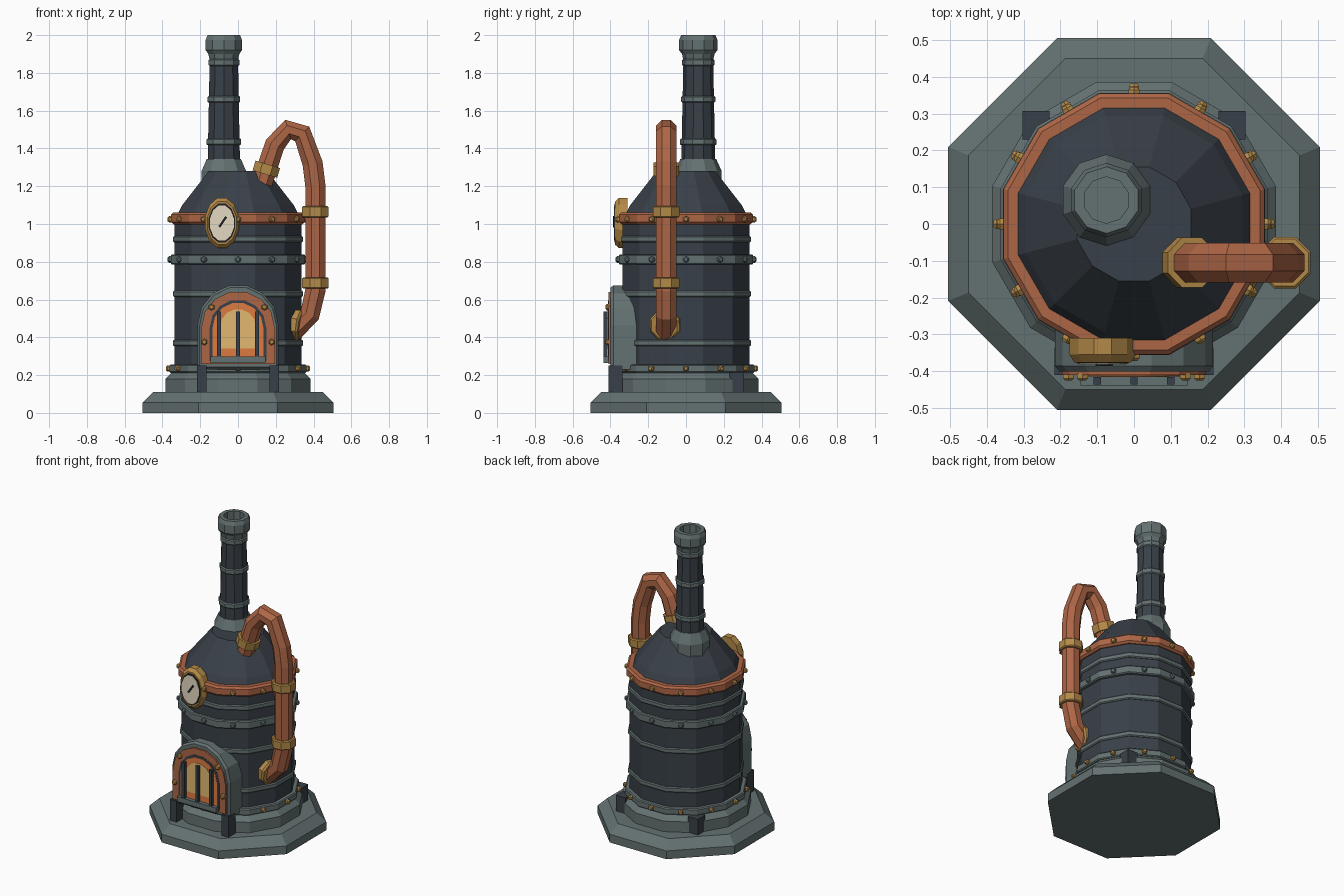
import bpy, bmesh
from math import pi, cos, sin
from mathutils import Vector, Matrix

cube = bpy.data.objects.get("Cube")
if cube:
    bpy.data.objects.remove(cube, do_unlink=True)


def material(name, r, g, b):
    def linear(v):
        v /= 255
        return v / 12.92 if v < 0.04 else ((v + 0.055) / 1.055) ** 2.4
    colour = (linear(r), linear(g), linear(b), 1)
    m = bpy.data.materials.new(name)
    m.use_nodes = True
    m.diffuse_color = colour
    m.node_tree.nodes["Principled BSDF"].inputs["Base Color"].default_value = colour
    return m


IRON = material("dark iron", 57, 64, 72)
STEEL = material("grey steel", 100, 113, 113)
COPPER = material("copper", 174, 102, 70)
BRASS = material("brass", 180, 138, 72)
EMBER = material("ember orange", 222, 122, 64)
GLOW = material("pale flame", 226, 184, 112)
CREAM = material("cream dial", 228, 218, 194)
BLACK = material("needle black", 32, 32, 34)


def finish(name, bm, mat):
    bmesh.ops.recalc_face_normals(bm, faces=bm.faces)
    mesh = bpy.data.meshes.new(name)
    bm.to_mesh(mesh)
    bm.free()
    mesh.materials.append(mat)
    ob = bpy.data.objects.new(name, mesh)
    bpy.context.collection.objects.link(ob)
    return ob


def loft(name, rings, mat, closed=False, caps=True):
    """Skin a list of point rings."""
    bm = bmesh.new()
    loops = [[bm.verts.new(p) for p in ring] for ring in rings]
    pairs = list(zip(loops, loops[1:]))
    if closed:
        pairs.append((loops[-1], loops[0]))
    n = len(loops[0])
    for a, b in pairs:
        for i in range(n):
            j = (i + 1) % n
            bm.faces.new((a[i], a[j], b[j], b[i]))
    if caps and not closed:
        bm.faces.new(loops[0])
        bm.faces.new(loops[-1])
    return finish(name, bm, mat)


def lathe(name, profile, sides, mat, at=(0, 0, 0), axis=(0, 0, 1), stretch=1, **kw):
    """Turn (flat-to-centre radius, height) pairs into a faceted solid."""
    turn = Matrix.Translation(at)
    if tuple(axis) != (0, 0, 1):
        turn = turn @ Vector(axis).to_track_quat('Z', 'Y').to_matrix().to_4x4()
    angles = [(i + 0.5) * 2 * pi / sides for i in range(sides)]
    rings = []
    for r, z in profile:
        r /= cos(pi / sides)
        rings.append([turn @ Vector((r * cos(a), r * sin(a) * stretch, z)) for a in angles])
    return loft(name, rings, mat, **kw)


def box(name, lo, hi, mat):
    rings = [[(lo[0], lo[1], z), (hi[0], lo[1], z), (hi[0], hi[1], z), (lo[0], hi[1], z)]
             for z in (lo[2], hi[2])]
    return loft(name, rings, mat)


def band(name, r, z0, z1, mat, sides=12, at=(0, 0, 0), bevel=0.006):
    return lathe(name, [(r - bevel, z0), (r, z0 + bevel), (r, z1 - bevel), (r - bevel, z1)],
                 sides, mat, at)


def bolt_circle(name, r, z, size, mat):
    for k in range(12):
        d = Vector((cos(k * pi / 6), sin(k * pi / 6), 0))
        lathe(f"{name}_{k + 1}", [(size, -0.02), (size, 0.01), (size * 0.6, 0.018)], 6, mat,
              d * r + Vector((0, 0, z)), d)


def arch(name, half, bottom, spring, sections, mat):
    """Round-topped slab; sections are (y, inset)."""
    rings = []
    for y, inset in sections:
        h = half - inset
        ring = [(-h, y, bottom + inset), (h, y, bottom + inset)]
        ring += [(h * cos(k * pi / 7), y, spring + h * sin(k * pi / 7)) for k in range(8)]
        rings.append(ring)
    return loft(name, rings, mat)


# Base and plinth
lathe("base", [(0.505, 0), (0.505, 0.055), (0.45, 0.11)], 8, STEEL)
lathe("plinth", [(0.385, 0.1), (0.385, 0.18), (0.35, 0.215)], 12, STEEL)

# Boiler drum with its sloping shoulder
lathe("drum", [(0.335, 0.2), (0.335, 1.03)], 12, IRON)
lathe("shoulder", [(0.325, 1.0), (0.318, 1.055), (0.295, 1.1), (0.155, 1.28)], 12, IRON)

# Hoops and rivets
band("foot_hoop", 0.362, 0.212, 0.257, STEEL)
bolt_circle("foot_bolt", 0.364, 0.235, 0.014, BRASS)
for z in (0.37, 0.63, 0.92):
    band("thin_hoop", 0.344, z - 0.017, z + 0.017, STEEL)
band("flange", 0.356, 0.785, 0.838, STEEL)
bolt_circle("flange_bolt", 0.354, 0.812, 0.015, STEEL)
band("copper_hoop", 0.354, 0.998, 1.062, COPPER, bevel=0.012)
bolt_circle("hoop_bolt", 0.354, 1.025, 0.015, BRASS)

# Chimney
STACK = (-0.075, 0.065, 0)
lathe("chimney_collar", [(0.118, 1.12), (0.118, 1.28), (0.09, 1.345)], 10, STEEL, STACK)
lathe("chimney", [(0.086, 1.3), (0.074, 1.92)], 10, IRON, STACK, caps=False)
for r, z in ((0.092, 1.435), (0.086, 1.66), (0.082, 1.855)):
    band("chimney_hoop", r, z - 0.018, z + 0.018, STEEL, 10, STACK)
lathe("chimney_cap", [(0.082, 1.9), (0.096, 1.92), (0.096, 1.975), (0.086, 2.0),
                      (0.06, 2.0), (0.06, 1.8)], 10, STEEL, STACK, closed=True)
lathe("chimney_ember", [(0.064, 1.79), (0.064, 1.81)], 10, EMBER, STACK)

# Firebox with framed door
arch("firebox", 0.215, 0.23, 0.465, [(-0.25, 0), (-0.385, 0), (-0.4, 0.012)], STEEL)
arch("door_frame", 0.195, 0.26, 0.45, [(-0.39, 0), (-0.41, 0)], COPPER)
arch("door_lining", 0.15, 0.275, 0.45, [(-0.405, 0), (-0.412, 0)], IRON)
arch("fire", 0.135, 0.29, 0.45, [(-0.407, 0), (-0.414, 0)], EMBER)
arch("flame", 0.095, 0.34, 0.455, [(-0.41, 0), (-0.416, 0)], GLOW)
box("door_sill", (-0.145, -0.438, 0.265), (0.145, -0.405, 0.298), STEEL)
for x in (-0.1, 0, 0.1):
    box("grate_bar", (x - 0.01, -0.436, 0.28), (x + 0.01, -0.416, 0.537), IRON)
for side in (-1, 1):
    for x, z in ((0.178, 0.375), (0.14, 0.56)):
        lathe("door_bolt", [(0.015, 0), (0.015, 0.014), (0.009, 0.02)], 6, BRASS,
              (side * x, -0.405, z), (0, -1, 0))

# Feet
for side in (-1, 1):
    for name, x0, x1, y0, y1, top in (("front_foot", 0.166, 0.216, -0.41, -0.335, 0.25),
                                      ("rear_foot", 0.23, 0.303, 0.23, 0.307, 0.215)):
        xs = sorted((side * x0, side * x1))
        box(name, (xs[0], y0, 0.1), (xs[1], y1, top), IRON)

# Pressure gauge
DIAL = Vector((-0.085, -0.31, 1.005))
for name, profile, mat in (("gauge_body", [(0.09, 0), (0.09, 0.045), (0.077, 0.066)], BRASS),
                           ("gauge_rim", [(0.07, 0.06), (0.07, 0.069)], BLACK),
                           ("gauge_dial", [(0.063, 0.064), (0.063, 0.072)], CREAM)):
    lathe(name, profile, 12, mat, DIAL, (0, -1, 0), stretch=1.48)
needle = box("gauge_needle", (-0.006, -0.003, -0.025), (0.006, 0.003, 0.04), BLACK)
needle.matrix_world = (Matrix.Translation(DIAL + Vector((0, -0.073, 0)))
                       @ Matrix.Rotation(0.6, 4, 'Y'))

# Steam pipe, swept along a bent path
PATH = [(0.12, 1.19), (0.165, 1.33), (0.195, 1.42), (0.265, 1.5), (0.34, 1.477),
        (0.395, 1.32), (0.41, 1.2), (0.41, 0.65), (0.38, 0.52), (0.29, 0.43)]
Y = -0.105
path = [Vector((x, Y, z)) for x, z in PATH]
rings = []
for i, p in enumerate(path):
    before = (p - path[max(i - 1, 0)]).normalized()
    after = (path[min(i + 1, len(path) - 1)] - p).normalized()
    t = (before + after).normalized()
    out = Vector((0, 1, 0)).cross(t)
    angles = [(k + 0.5) * pi / 4 for k in range(8)]
    rings.append([p + 0.058 * (out * cos(a) + Vector((0, sin(a), 0))) for a in angles])
loft("steam_pipe", rings, COPPER)

# Pipe couplings
for z in (0.688, 1.065):
    band("pipe_coupling", 0.07, z - 0.03, z + 0.03, BRASS, 8, (0.41, Y, 0))
lathe("pipe_outlet_ring", [(0.068, -0.027), (0.068, 0.027)], 8, BRASS,
      (0.15, Y, 1.29), (0.3, 0, 1))
lathe("pipe_inlet_ring", [(0.08, -0.03), (0.08, 0.01), (0.07, 0.02)], 8, BRASS,
      (0.318, Y - 0.005, 0.465), (1, -0.27, -0.15))
